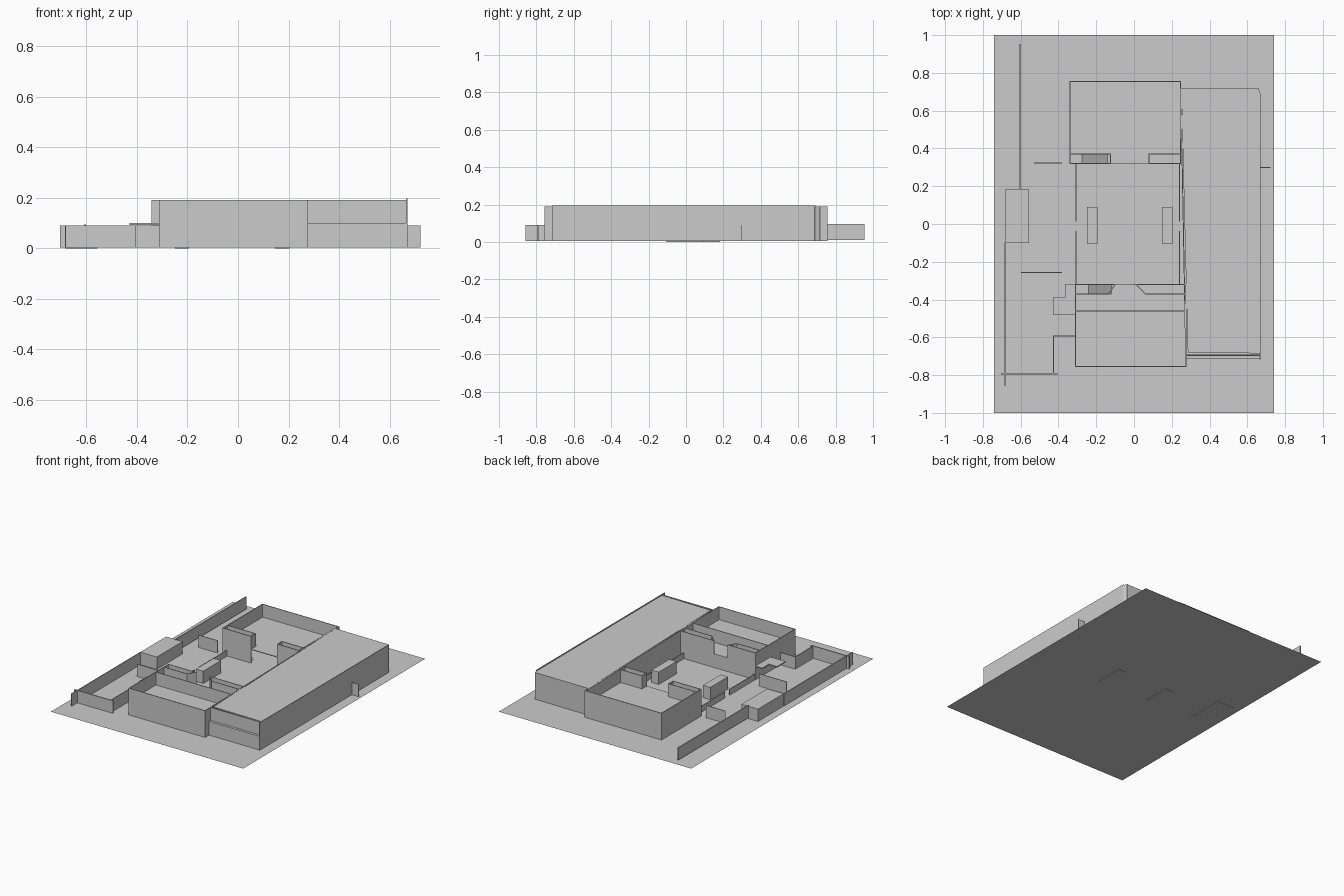
import bpy, bmesh
from mathutils import Vector

if "Cube" in bpy.data.objects:
    bpy.data.objects.remove(bpy.data.objects["Cube"])

G, F, T = 0.004, 0.1, 0.19   # ground, upper floor, wall top
LOW = 0.09                   # garden wall top


def prism(name, pts, z0, z1):
    """Extrude a plan outline between two heights."""
    bm = bmesh.new()
    face = bm.faces.new([bm.verts.new((x, y, z0)) for x, y in pts])
    if z1 > z0:
        new = bmesh.ops.extrude_face_region(bm, geom=[face])["geom"]
        verts = [v for v in new if isinstance(v, bmesh.types.BMVert)]
        bmesh.ops.translate(bm, verts=verts, vec=(0, 0, z1 - z0))
    bmesh.ops.recalc_face_normals(bm, faces=bm.faces)
    me = bpy.data.meshes.new(name)
    bm.to_mesh(me)
    bm.free()
    ob = bpy.data.objects.new(name, me)
    bpy.context.collection.objects.link(ob)
    return ob


def box(name, x0, x1, y0, y1, z0, z1):
    return prism(name, [(x0, y0), (x1, y0), (x1, y1), (x0, y1)], z0, z1)


def wall(name, path, z0, z1, t=0.005):
    """Thin walls along a plan polyline."""
    for a, b in zip(path, path[1:]):
        a, b = Vector(a), Vector(b)
        d = (b - a).normalized() * t / 2
        n = Vector((-d.y, d.x))
        prism(name, [a - d - n, b + d - n, b + d + n, a - d + n], z0, z1)


def ramp(name, x0, x1, y0, y1, z0, z1):
    """Sloping stair flight."""
    ob = box(name, x0, x1, y0, y1, z0, z0)
    for v in ob.data.vertices:
        if v.co.x > (x0 + x1) / 2:
            v.co.z = z1


# Site
box("site", -0.74, 0.74, -1, 1, G, G)

# Front wing: outer walls, dividing wall, courtyard wall with opening
wall("front_wing_wall", [(-0.31, -0.32), (-0.31, -0.755), (0.275, -0.755), (0.275, -0.32)], G, T)
wall("front_wing_divider", [(-0.31, -0.46), (0.275, -0.46)], G, T)
wall("front_court_wall_left", [(-0.31, -0.32), (-0.1, -0.32)], G, T)
wall("front_court_wall_right", [(0.01, -0.32), (0.275, -0.32)], G, T)
wall("front_court_wall_low", [(-0.1, -0.32), (0.01, -0.32)], G, F)
wall("front_stair_wall_left", [(-0.31, -0.37), (-0.135, -0.37), (-0.1, -0.32)], F, T)
wall("front_stair_wall_right", [(0.275, -0.37), (0.06, -0.37), (0.01, -0.32)], F, T)
box("front_floor", -0.31, 0.275, -0.755, -0.37, F - 0.005, F)
box("front_floor_left", -0.31, -0.24, -0.37, -0.32, F - 0.005, F)
box("front_floor_right", -0.12, 0.275, -0.37, -0.32, F - 0.005, F)
ramp("front_stair", -0.24, -0.12, -0.37, -0.32, F, G)

# Rear wing
wall("rear_wing_wall", [(-0.34, 0.32), (-0.34, 0.755), (0.245, 0.755), (0.245, 0.32)], G, T)
wall("rear_court_wall_left", [(-0.34, 0.32), (-0.125, 0.32)], G, T)
wall("rear_court_wall_right", [(0.08, 0.32), (0.245, 0.32)], G, T)
wall("rear_stair_wall_left", [(-0.34, 0.37), (-0.125, 0.37), (-0.125, 0.32)], F, T)
wall("rear_stair_wall_right", [(0.245, 0.37), (0.08, 0.37), (0.08, 0.32)], F, T)
box("rear_floor", -0.34, 0.245, 0.37, 0.755, F - 0.005, F)
box("rear_floor_left", -0.34, -0.275, 0.32, 0.37, F - 0.005, F)
box("rear_floor_right", -0.14, 0.245, 0.32, 0.37, F - 0.005, F)
ramp("rear_stair", -0.275, -0.14, 0.32, 0.37, F, G)

# Courtyard side walls and the two long blocks
for x in (-0.308, 0.24):
    for y0, y1 in ((-0.32, -0.04), (0.015, 0.32)):
        wall("court_side_wall", [(x, y0), (x, y1)], G, 0.045)
for x in (-0.25, 0.147):
    box("court_block", x, x + 0.056, -0.105, 0.09, 0, LOW)

# Long hall on the right with its roof and front ledge
wall("hall_inner_wall", [(0.247, 0.755), (0.275, -0.755)], G, T)
wall("hall_outer_wall", [(0.667, -0.715), (0.667, 0.69)], G, T + 0.006)
wall("hall_rear_wall", [(0.25, 0.717), (0.658, 0.714), (0.667, 0.69)], G, T)
wall("hall_front_upper", [(0.277, -0.695), (0.667, -0.695)], F, T)
box("hall_front_lower", 0.277, 0.665, -0.715, -0.69, G, F)
prism("hall_roof", [(0.25, 0.72), (0.658, 0.715), (0.667, 0.69), (0.667, -0.685), (0.285, -0.68)], T - 0.006, T)
wall("hall_side_fin", [(0.667, 0.298), (0.72, 0.298)], G, LOW)

# Left garden: walls, outbuilding and canopy
wall("garden_wall_rear", [(-0.605, 0.18), (-0.605, 0.95)], 0.01, 0.095, 0.008)
box("outbuilding", -0.682, -0.555, -0.1, 0.183, 0, LOW)
wall("garden_wall_left", [(-0.682, -0.1), (-0.682, -0.855)], G, LOW)
wall("garden_wall_front", [(-0.7, -0.792), (-0.41, -0.792)], G, LOW, 0.008)
wall("garden_wall_inner", [(-0.425, -0.792), (-0.425, -0.593), (-0.31, -0.593)], G, LOW)
wall("garden_screen_front", [(-0.595, -0.256), (-0.385, -0.256)], G, LOW)
wall("garden_screen_rear", [(-0.527, 0.322), (-0.385, 0.322)], G, LOW)
prism("canopy", [(-0.428, -0.483), (-0.31, -0.483), (-0.31, -0.318), (-0.365, -0.318),
                 (-0.365, -0.39), (-0.428, -0.39)], 0.093, 0.1)
